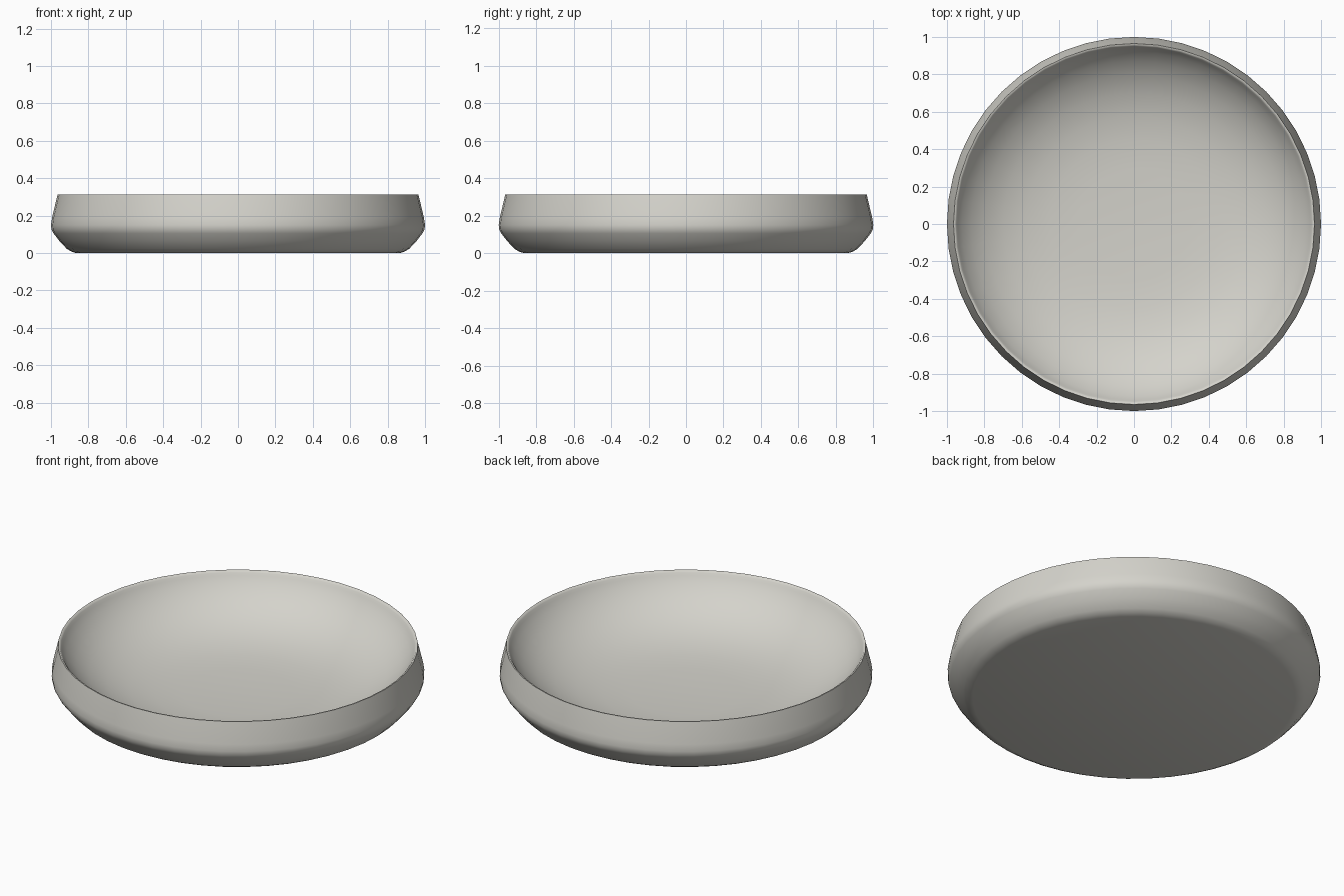
import bpy, bmesh, math

if "Cube" in bpy.data.objects:
    bpy.data.objects.remove(bpy.data.objects["Cube"])

SEGMENTS = 48

# Profile (radius, height): underside centre, outer wall, rim, inside down to the floor centre
profile = [(0, 0), (0.865, 0.0), (0.89, 0.008), (0.915, 0.022), (0.955, 0.065), (0.986, 0.105),
           (0.997, 0.125), (1.0, 0.15), (0.994, 0.19), (0.965, 0.312),
           (0.957, 0.311), (0.95, 0.302), (0.942, 0.288), (0.92, 0.255), (0.87, 0.203),
           (0.8, 0.15), (0.7, 0.1), (0.58, 0.064), (0.45, 0.044), (0.3, 0.034), (0, 0.03)]

# Spin the profile into a shallow dish
bm = bmesh.new()
verts = [bm.verts.new((r, 0, z)) for r, z in profile]
edges = [bm.edges.new(pair) for pair in zip(verts, verts[1:])]
bmesh.ops.spin(bm, geom=verts + edges, cent=(0, 0, 0), axis=(0, 0, 1),
               angle=math.tau, steps=SEGMENTS, use_duplicate=False)
bmesh.ops.remove_doubles(bm, verts=bm.verts, dist=0.0005)
bmesh.ops.recalc_face_normals(bm, faces=bm.faces)
mesh = bpy.data.meshes.new("dish")
bm.to_mesh(mesh)
bm.free()

dish = bpy.data.objects.new("dish", mesh)
bpy.context.collection.objects.link(dish)

# Warm grey glaze
glaze = bpy.data.materials.new("warm_grey")
glaze.diffuse_color = (0.66, 0.65, 0.60, 1)
glaze.use_nodes = True
glaze.node_tree.nodes["Principled BSDF"].inputs["Base Color"].default_value = glaze.diffuse_color
mesh.materials.append(glaze)

# Smooth walls with a crisp rim
bpy.context.view_layer.objects.active = dish
dish.select_set(True)
bpy.ops.object.shade_smooth_by_angle(angle=math.radians(50))
